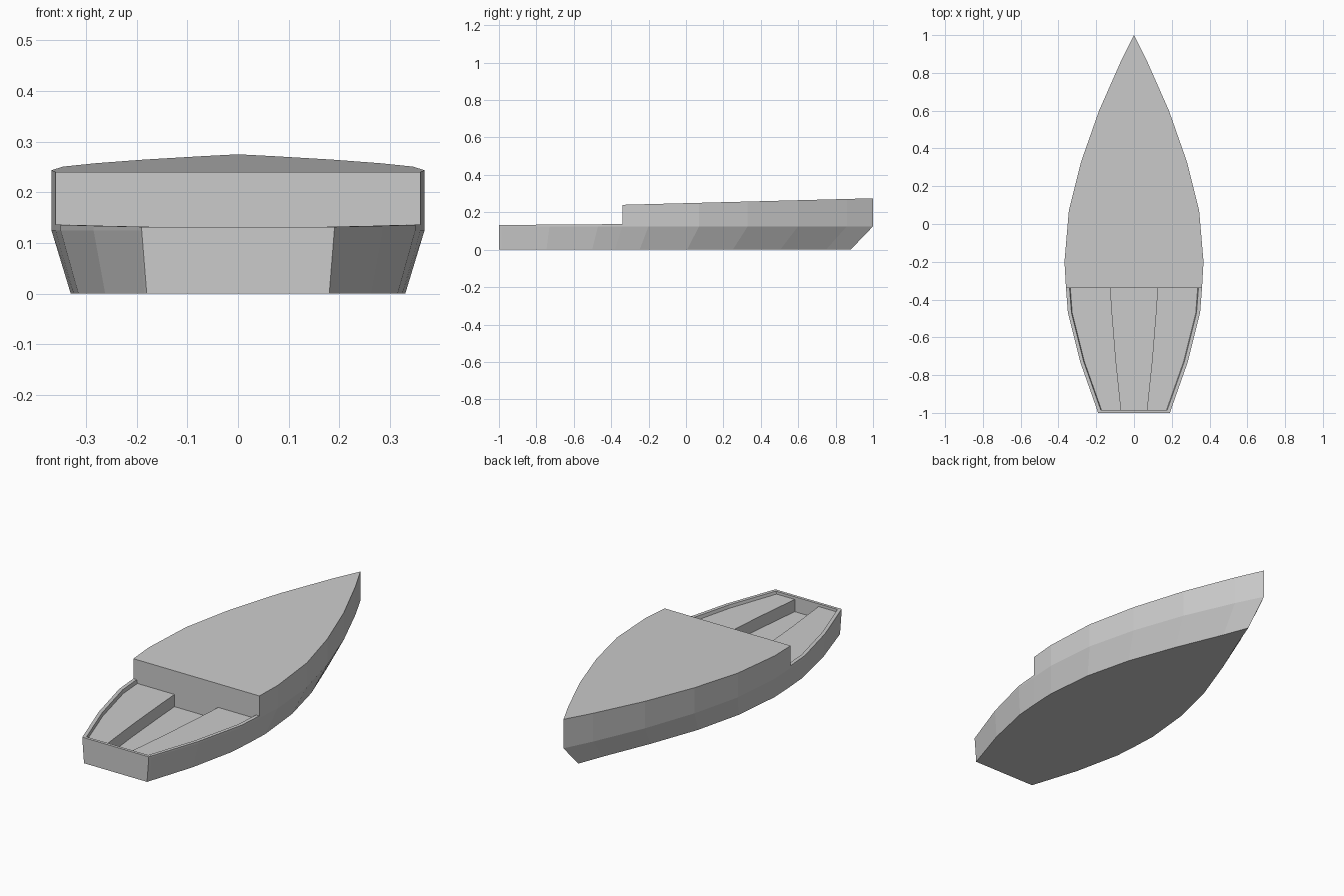
import bpy, bmesh

if "Cube" in bpy.data.objects:
    bpy.data.objects.remove(bpy.data.objects["Cube"])

# Stations from stern to bow: y, half width at knuckle, half width at bottom, bench edge x
AFT = [(-0.985, 0.195, 0.185, 0.068), (-0.73, 0.285, 0.262, 0.095),
       (-0.47, 0.35, 0.315, 0.116), (-0.34, 0.36, 0.324, 0.125)]
FORE = [(-0.34, 0.36, 0.324), (-0.2, 0.368, 0.33), (0.07, 0.345, 0.305),
        (0.33, 0.28, 0.245), (0.60, 0.185, 0.152), (0.86, 0.07, 0.05), (1.0, 0, 0)]
KNUCKLE, BENCH, FLOOR = 0.125, 0.118, 0.055


def lower(y, hw, bw):
    """Bottom centre, chine and knuckle; the bottom is raked back at the bow."""
    yb = -1 + (y + 1) * 0.94
    return [(0, yb, 0), (bw, yb, 0), (hw, y, KNUCKLE)]


def cockpit(y, hw, bw, bench):
    """Half section with rim, bench and sunken floor."""
    rim = 0.132 + 0.005 * (y + 1) / 0.66
    inner = hw - 0.019
    return lower(y, hw, bw) + [(hw, y, rim), (inner, y, rim), (inner - 0.004, y, BENCH),
                               (bench, y, BENCH), (bench, y, FLOOR), (0, y, FLOOR)]


def solid(y, hw, bw, top):
    """Half section closed by a flat top, with matching point count."""
    k = hw / 0.36
    xs = [hw, 0.341 * k, 0.337 * k, 0.125 * k, 0.125 * k, 0]
    return lower(y, hw, bw) + [(x, y, top) for x in xs]


# Transom, open cockpit, then raised foredeck
sections = [solid(-1, 0.19, 0.18, 0.132), solid(-0.985, 0.195, 0.185, 0.132)]
sections += [cockpit(*s) for s in AFT]
sections += [solid(y, hw, bw, 0.24 + 0.035 * (y + 0.34) / 1.34) for y, hw, bw in FORE]

# Skin the half sections and mirror
bm = bmesh.new()
rows = [[bm.verts.new(p) for p in s] for s in sections]
for a, b in zip(rows, rows[1:]):
    for i in range(len(a) - 1):
        bm.faces.new((a[i], a[i + 1], b[i + 1], b[i]))
bm.faces.new(rows[0])
bmesh.ops.mirror(bm, geom=bm.verts[:] + bm.edges[:] + bm.faces[:], axis='X', merge_dist=1e-5)
bmesh.ops.remove_doubles(bm, verts=bm.verts[:], dist=1e-5)
bmesh.ops.dissolve_degenerate(bm, edges=bm.edges[:], dist=1e-5)
bmesh.ops.recalc_face_normals(bm, faces=bm.faces[:])

mesh = bpy.data.meshes.new("boat_hull")
bm.to_mesh(mesh)
bm.free()
bpy.context.collection.objects.link(bpy.data.objects.new("boat_hull", mesh))
